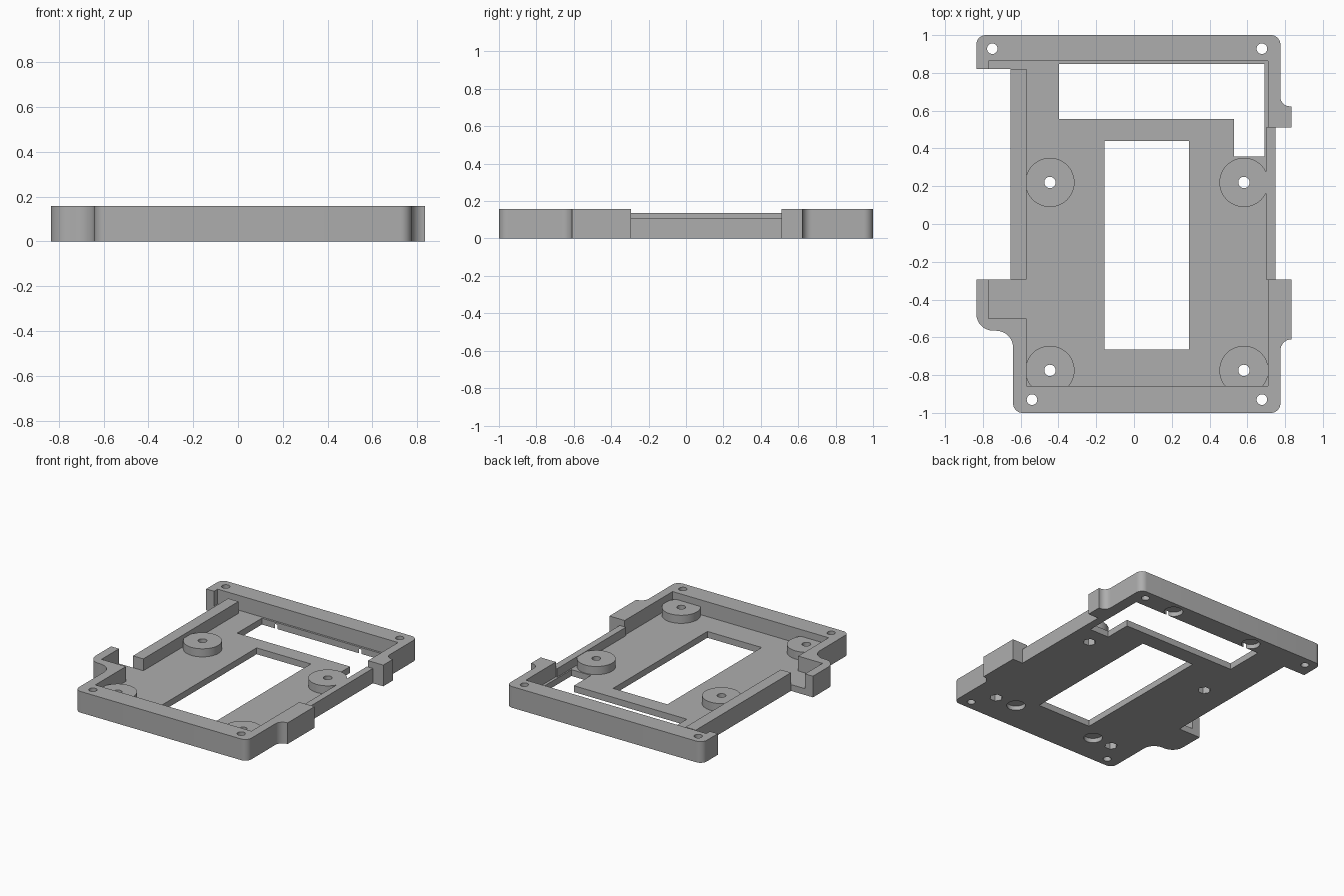
import bpy
import bmesh
from math import cos, sin, radians

if "Cube" in bpy.data.objects:
    bpy.data.objects.remove(bpy.data.objects["Cube"], do_unlink=True)

HEIGHT, FLOOR, BOSS_TOP = 0.157, 0.047, 0.107
LEFT_RAIL, RIGHT_RAIL = 0.135, 0.11

grey = bpy.data.materials.new("plain grey")
grey.use_nodes = True
colour = (0.42, 0.42, 0.42, 1)
grey.diffuse_color = colour
grey.node_tree.nodes["Principled BSDF"].inputs["Base Color"].default_value = colour


def prism(name, points, z0, z1):
    """Extrude a flat outline between two heights."""
    bm = bmesh.new()
    face = bm.faces.new([bm.verts.new((x, y, z0)) for x, y in points])
    out = bmesh.ops.extrude_face_region(bm, geom=[face])
    for v in out["geom"]:
        if isinstance(v, bmesh.types.BMVert):
            v.co.z = z1
    bmesh.ops.recalc_face_normals(bm, faces=bm.faces)
    mesh = bpy.data.meshes.new(name)
    bm.to_mesh(mesh)
    bm.free()
    mesh.materials.append(grey)
    obj = bpy.data.objects.new(name, mesh)
    bpy.context.collection.objects.link(obj)
    return obj


def arc(cx, cy, r, a0, a1, n=8):
    steps = [radians(a0 + (a1 - a0) * i / n) for i in range(n + 1)]
    return [(cx + r * cos(a), cy + r * sin(a)) for a in steps]


def disc(name, x, y, r, z0, z1, sides=32):
    return prism(name, arc(x, y, r, 0, 360, sides)[:-1], z0, z1)


def box(name, x0, x1, y0, y1, z0, z1):
    return prism(name, [(x0, y0), (x1, y0), (x1, y1), (x0, y1)], z0, z1)


def combine(target, tool, operation):
    """Apply a boolean and discard the tool."""
    tool.hide_render = True
    mod = target.modifiers.new("shape", "BOOLEAN")
    mod.operation, mod.object, mod.solver = operation, tool, "EXACT"
    bpy.context.view_layer.update()
    graph = bpy.context.evaluated_depsgraph_get()
    mesh = bpy.data.meshes.new_from_object(target.evaluated_get(graph))
    target.modifiers.clear()
    target.data = mesh
    bpy.data.objects.remove(tool, do_unlink=True)


# Outer outline, counter-clockwise from the front left corner
outline = (
    arc(-0.59, -0.95, 0.05, 180, 270)
    + arc(0.725, -0.95, 0.05, 270, 360)
    + arc(0.835, -0.67, 0.06, 180, 90)
    + [(0.835, -0.295), (0.75, -0.295), (0.75, 0.51), (0.835, 0.51), (0.835, 0.623)]
    + arc(0.825, 0.673, 0.05, 270, 180)
    + arc(0.725, 0.95, 0.05, 0, 90)
    + arc(-0.785, 0.95, 0.05, 90, 180)
    + [(-0.835, 0.82), (-0.655, 0.82), (-0.655, -0.295), (-0.835, -0.295)]
    + arc(-0.745, -0.475, 0.09, 180, 270)
    + arc(-0.73, -0.655, 0.09, 90, 0)
)
tray = prism("tray", outline, 0, HEIGHT)

# Interior pocket, running out through the two open left slots
pocket = [
    (-0.57, -0.857), (0.71, -0.857), (0.71, -0.295), (0.7, -0.295), (0.7, 0.51),
    (0.71, 0.51), (0.71, 0.862), (-0.77, 0.862), (-0.77, 0.8), (-0.67, 0.8),
    (-0.67, 0.82), (-0.57, 0.82), (-0.57, -0.295), (-0.67, -0.295),
    (-0.67, -0.27), (-0.77, -0.27), (-0.77, -0.5), (-0.57, -0.5),
]
combine(tray, prism("pocket", pocket, FLOOR, 0.3), "DIFFERENCE")

# Lower side rails
combine(tray, box("left_rail_cut", -0.7, -0.5, -0.295, 0.82, LEFT_RAIL, 0.3), "DIFFERENCE")
combine(tray, box("right_rail_cut", 0.65, 0.8, -0.295, 0.51, RIGHT_RAIL, 0.3), "DIFFERENCE")

# Floor windows
combine(tray, box("centre_window", -0.155, 0.29, -0.665, 0.44, -0.1, 0.1), "DIFFERENCE")
back_window = [(-0.397, 0.557), (0.53, 0.557), (0.53, 0.357), (0.69, 0.357),
               (0.69, 0.847), (-0.397, 0.847)]
combine(tray, prism("back_window", back_window, -0.1, 0.1), "DIFFERENCE")

# Round bosses with a through hole and a hexagonal nut recess beneath
for x in (-0.445, 0.582):
    for y in (0.22, -0.775):
        combine(tray, disc("boss", x, y, 0.13, 0.02, BOSS_TOP, 48), "UNION")
        combine(tray, disc("boss_hole", x, y, 0.03, -0.1, 0.3), "DIFFERENCE")
        combine(tray, disc("nut_recess", x, y, 0.045, -0.1, 0.05, 6), "DIFFERENCE")

# Corner screw holes
for x, y in ((-0.75, 0.928), (0.677, 0.928), (-0.54, -0.93), (0.677, -0.93)):
    combine(tray, disc("corner_hole", x, y, 0.028, -0.1, 0.3), "DIFFERENCE")

# Blind round recesses in the underside
for x in (-0.28, 0.41):
    for y in (0.91, -0.77):
        combine(tray, disc("round_recess", x, y, 0.064, -0.1, 0.033), "DIFFERENCE")

bpy.context.view_layer.objects.active = tray
tray.select_set(True)
bpy.ops.object.shade_smooth_by_angle(angle=radians(30))
